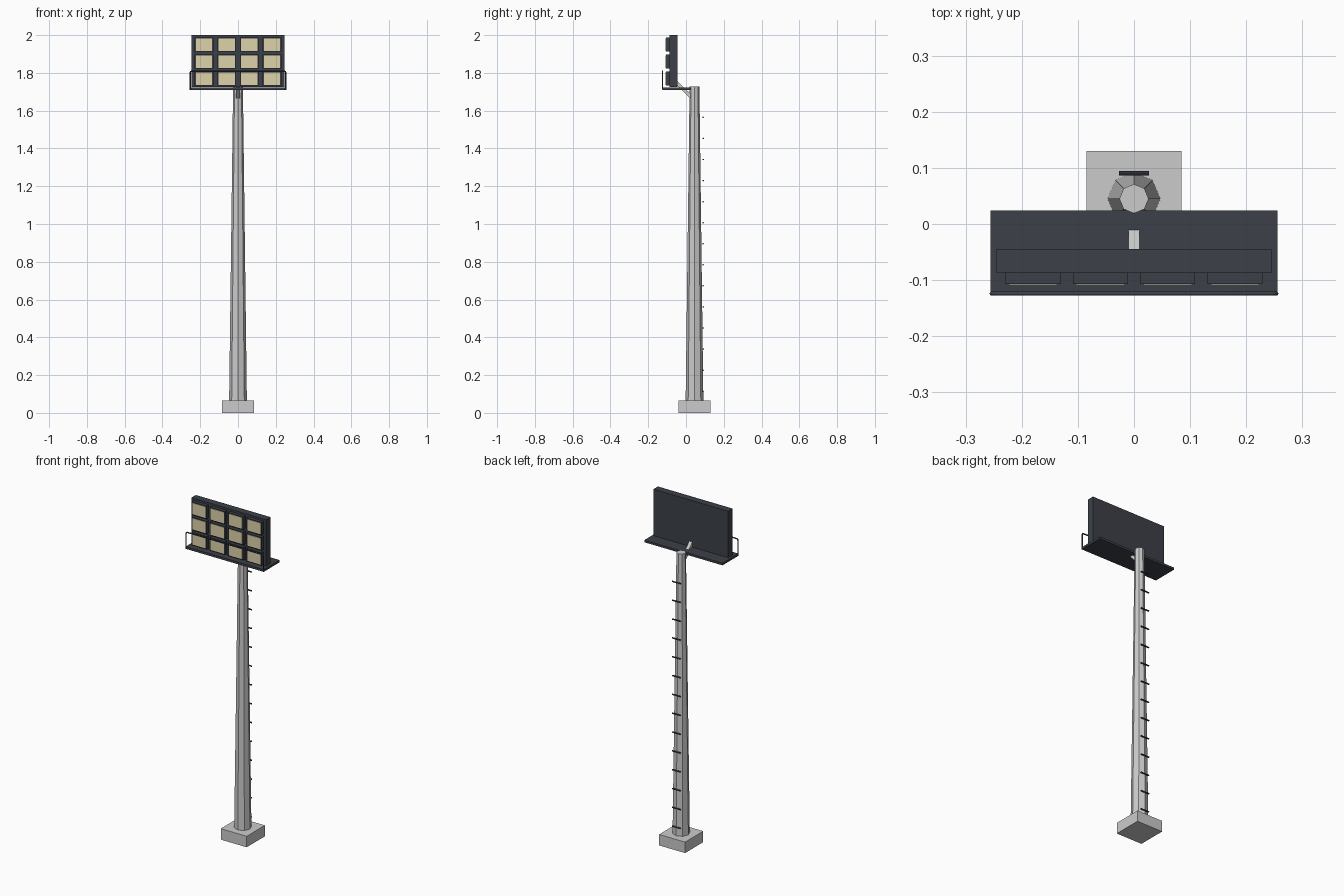
import bpy
import math
from mathutils import Vector

if "Cube" in bpy.data.objects:
    bpy.data.objects.remove(bpy.data.objects["Cube"])

POLE_Y = 0.045


def material(name, rgb):
    m = bpy.data.materials.new(name)
    m.diffuse_color = (*rgb, 1)
    m.use_nodes = True
    m.node_tree.nodes["Principled BSDF"].inputs["Base Color"].default_value = m.diffuse_color
    return m


DARK = material("dark_metal", (0.045, 0.051, 0.066))
CREAM = material("lamp_glass", (0.73, 0.65, 0.41))


def box(name, x, y, z, mat=None):
    """Box from (min, max) ranges."""
    bpy.ops.mesh.primitive_cube_add(
        size=1, location=[(r[0] + r[1]) / 2 for r in (x, y, z)])
    ob = bpy.context.object
    ob.name = name
    ob.scale = [r[1] - r[0] for r in (x, y, z)]
    bpy.ops.object.transform_apply(location=False, rotation=False, scale=True)
    if mat:
        ob.data.materials.append(mat)
    return ob


# concrete footing
box("footing", (-0.085, 0.085), (-0.04, 0.13), (0, 0.065))

# tapered octagonal pole
bpy.ops.mesh.primitive_cone_add(vertices=8, radius1=0.047, radius2=0.026,
                                depth=1.662, location=(0, POLE_Y, 0.896))
bpy.context.object.name = "pole"

# climbing rungs on the back
for i in range(14):
    bpy.ops.mesh.primitive_cylinder_add(
        vertices=8, radius=0.0042, depth=0.053,
        location=(0, 0.0905, 0.115 + i * 0.1115), rotation=(0, math.pi / 2, 0))
    bpy.context.object.name = f"rung_{i + 1}"
    bpy.context.object.data.materials.append(DARK)

# service platform
box("platform", (-0.256, 0.256), (-0.125, 0.024), (1.709, 1.722), DARK)

# diagonal bracket from pole to lamp panel
a, b = Vector((0, 0.028, 1.672)), Vector((0, -0.052, 1.75))
arm = box("bracket", (-0.01, 0.01), (-0.009, 0.009), (-0.5, 0.5))
arm.scale.z = (b - a).length
arm.location = (a + b) / 2
arm.rotation_euler = (math.atan2(a.y - b.y, b.z - a.z), 0, 0)

# guard rail: one bent tube along the front edge
half = [(0.2535, 1.712), (0.2535, 1.8), (0.251, 1.806), (0.245, 1.8085)]
path = [(-x, z) for x, z in half] + half[::-1]
curve = bpy.data.curves.new("guard_rail", 'CURVE')
curve.dimensions = '3D'
curve.bevel_depth = 0.004
curve.bevel_resolution = 1
curve.use_fill_caps = True
spline = curve.splines.new('POLY')
spline.points.add(len(path) - 1)
for p, (x, z) in zip(spline.points, path):
    p.co = (x, -0.124, z, 1)
rail = bpy.data.objects.new("guard_rail", curve)
bpy.context.collection.objects.link(rail)
curve.materials.append(DARK)

# lamp panel
box("lamp_panel", (-0.245, 0.245), (-0.087, -0.045), (1.725, 2.0), DARK)

# 4 x 3 floodlights, each a housing with a glass front
for row, z in enumerate((1.77, 1.86, 1.95)):
    for col in range(4):
        x = -0.18 + 0.12 * col
        box(f"lamp_housing_{row}_{col}", (x - 0.049, x + 0.049),
            (-0.107, -0.085), (z - 0.038, z + 0.038), DARK)
        box(f"lamp_glass_{row}_{col}", (x - 0.043, x + 0.043),
            (-0.109, -0.105), (z - 0.033, z + 0.033), CREAM)
